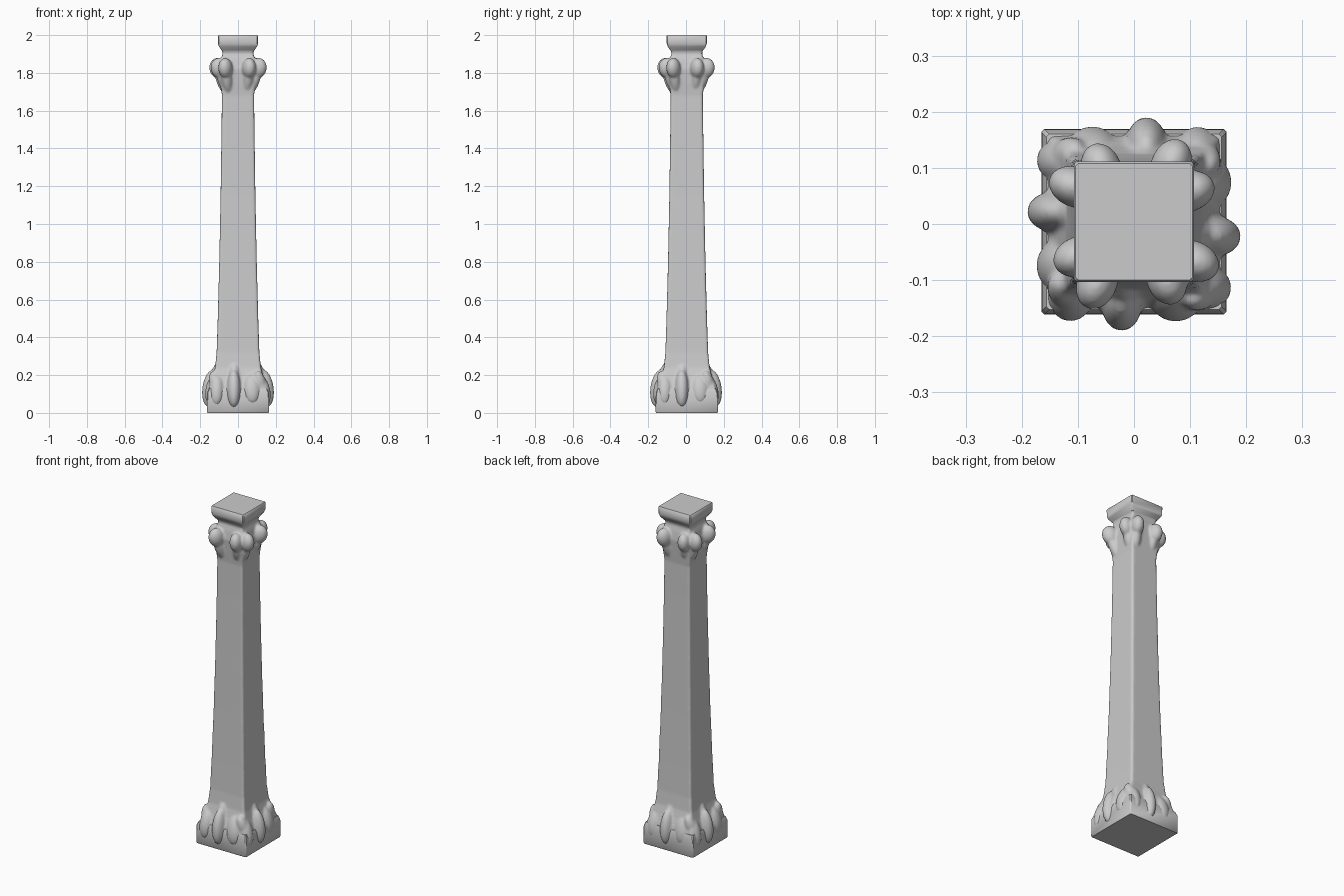
import bpy, bmesh, math
from mathutils import Matrix, Vector

if "Cube" in bpy.data.objects:
    bpy.data.objects.remove(bpy.data.objects["Cube"])

CY = 0.004  # slight offset of the square body


def loft(bm, profile, cut):
    """Square tower with slightly chamfered corners from (z, half width)."""
    rings = []
    for z, w in profile:
        c = w - cut
        pts = [(w, -c), (w, c), (c, w), (-c, w), (-w, c), (-w, -c), (-c, -w), (c, -w)]
        rings.append([bm.verts.new((x, y + CY, z)) for x, y in pts])
    for a, b in zip(rings, rings[1:]):
        for i in range(8):
            j = (i + 1) % 8
            bm.faces.new((a[i], a[j], b[j], b[i]))
    bm.faces.new(rings[0][::-1])
    bm.faces.new(rings[-1])


def blob(bm, side, loc, radii, yaw=0, lean=0):
    """Ellipsoid on the back face, turned round to the given side."""
    m = (Matrix.Rotation(side * math.pi / 2, 4, 'Z') @ Matrix.Translation(Vector(loc))
         @ Matrix.Rotation(math.radians(yaw), 4, 'Z')
         @ Matrix.Rotation(math.radians(lean), 4, 'X')
         @ Matrix.Diagonal((*radii, 1)))
    bmesh.ops.create_uvsphere(bm, u_segments=24, v_segments=16, radius=1, matrix=m)


def make(name, bm):
    me = bpy.data.meshes.new(name)
    bm.to_mesh(me)
    bm.free()
    ob = bpy.data.objects.new(name, me)
    bpy.context.collection.objects.link(ob)
    return ob


# Tapered shaft with flared foot and waisted neck
bm = bmesh.new()
loft(bm, [(0.01, 0.158), (0.10, 0.158), (0.14, 0.150), (0.19, 0.134), (0.24, 0.121),
          (0.32, 0.113), (0.50, 0.107), (0.80, 0.099), (1.15, 0.092), (1.50, 0.087),
          (1.68, 0.085), (1.75, 0.092), (1.82, 0.098), (1.87, 0.090), (1.905, 0.080),
          (1.935, 0.094), (1.96, 0.100)], 0.006)

for s in range(4):
    # Two capital petals per side, each with a tail running into the shaft
    for x, tip, yaw in ((-0.058, 0.098, 18), (0.066, 0.106, -22)):
        blob(bm, s, (x, tip, 1.825), (0.036, 0.047, 0.055), yaw, -15)
        blob(bm, s, (x * 0.9, tip - 0.021, 1.765), (0.029, 0.032, 0.085), yaw, -20)
    # Foot: central knuckle and lower swellings beside it
    blob(bm, s, (0.022, 0.143, 0.13), (0.036, 0.046, 0.10), 0, 8)
    blob(bm, s, (0.020, 0.112, 0.205), (0.030, 0.032, 0.07), 0, 18)
    blob(bm, s, (-0.075, 0.130, 0.13), (0.048, 0.040, 0.085), 6, 14)
    blob(bm, s, (0.112, 0.128, 0.12), (0.040, 0.042, 0.085), -8, 14)
    # Corner toes
    blob(bm, s, (0.118, 0.118, 0.15), (0.034, 0.034, 0.075), 45, 18)

column = make("column_body", bm)
rm = column.modifiers.new("fuse", 'REMESH')
rm.mode = 'VOXEL'
rm.voxel_size = 0.006
rm.use_smooth_shade = True
sm = column.modifiers.new("soften", 'SMOOTH')
sm.factor = 0.5
sm.iterations = 6

# Crisp plinth and top slab
for name, profile in (
        ("plinth", [(0, 0.162), (0.006, 0.165), (0.105, 0.164), (0.128, 0.156)]),
        ("top_slab", [(1.918, 0.086), (1.94, 0.101), (1.955, 0.106), (1.995, 0.107), (2.0, 0.104)])):
    bm = bmesh.new()
    loft(bm, profile, 0.005)
    ob = make(name, bm)
    bpy.ops.object.select_all(action='DESELECT')
    ob.select_set(True)
    bpy.context.view_layer.objects.active = ob
    bpy.ops.object.shade_smooth_by_angle(angle=math.radians(40))
